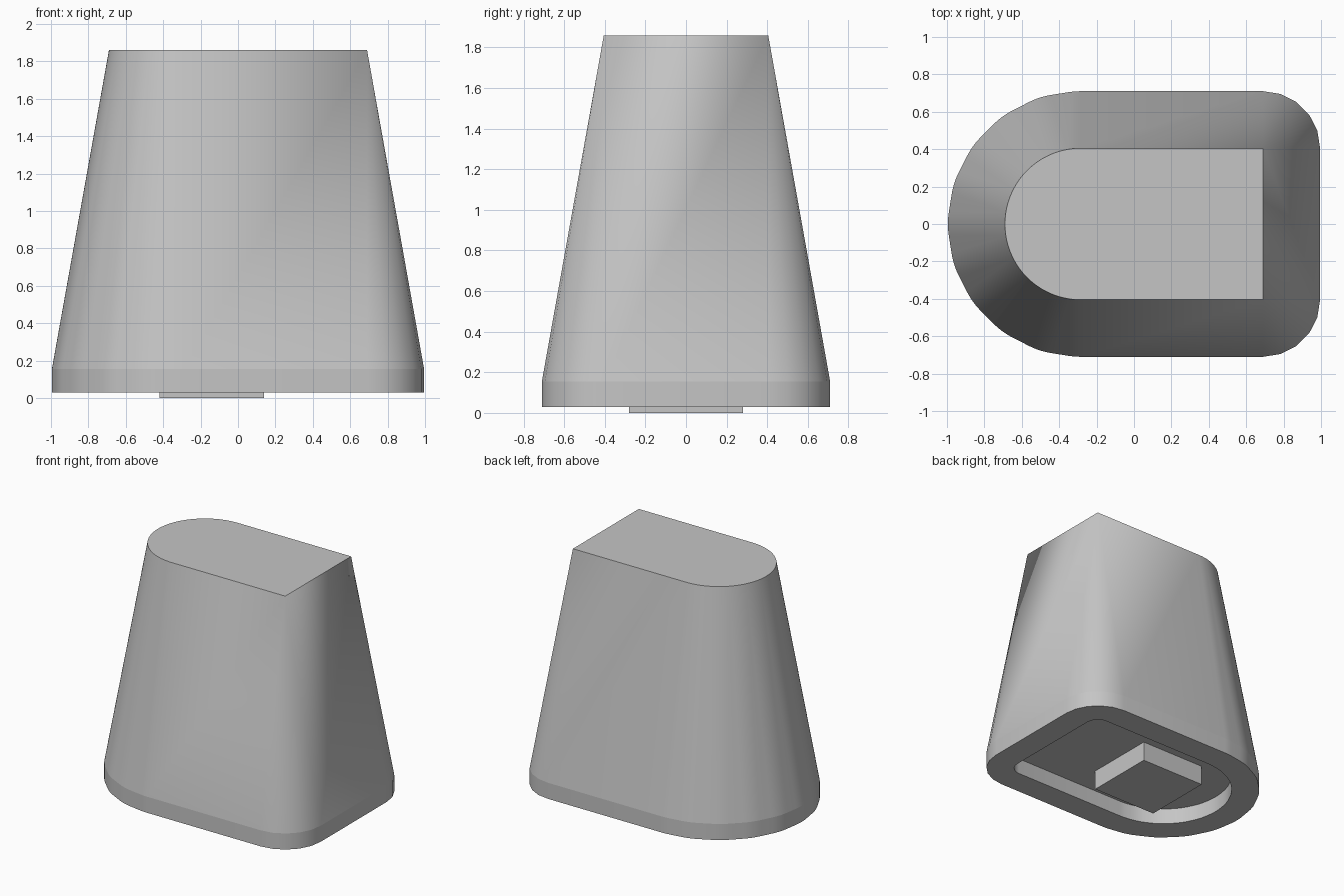
import bpy
import bmesh
from math import sin, cos, radians
from mathutils import Vector

default = bpy.data.objects.get("Cube")
if default:
    bpy.data.objects.remove(default, do_unlink=True)

grey = bpy.data.materials.new("light grey plastic")
grey.use_nodes = True
colour = (0.56, 0.56, 0.56, 1)
grey.diffuse_color = colour
grey.node_tree.nodes["Principled BSDF"].inputs["Base Color"].default_value = colour

STEP = 18          # facet angle of the rounded skirt
HALF = 0.405       # half depth of the top and radius of its round end
FLAT_X = 0.69      # flat end of the top
ROUND_X = -0.285   # centre of the round end


def direction(deg):
    return Vector((cos(radians(deg)), sin(radians(deg)), 0))


def outline():
    """Pairs of top outline point and outward direction, counterclockwise."""
    pairs = [(Vector((FLAT_X, HALF, 0)), direction(a)) for a in range(0, 91, STEP)]
    for a in range(90, 271, 3):
        p = Vector((ROUND_X, 0, 0)) + HALF * direction(a)
        low = a // STEP * STEP
        if a % STEP == STEP // 2:
            facets = [low, low + STEP]
        else:
            facets = [round(a / STEP) * STEP]
        pairs += [(p, direction(f)) for f in facets]
    pairs += [(Vector((FLAT_X, -HALF, 0)), direction(a)) for a in range(270, 361, STEP)]
    return pairs


def finish(bm, name):
    mesh = bpy.data.meshes.new(name)
    bm.to_mesh(mesh)
    bm.free()
    mesh.materials.append(grey)
    ob = bpy.data.objects.new(name, mesh)
    bpy.context.collection.objects.link(ob)
    return ob


# Tapered shell: pocket ceiling, pocket mouth, base edge, skirt edge, top
SKIRT_Z = 0.155
levels = [(0.1, SKIRT_Z), (0.1, 0.03), (0.305, 0.03), (0.305, SKIRT_Z), (0, 1.86)]
pairs = outline()
bm = bmesh.new()
rings = [[bm.verts.new(p + d * r + Vector((0, 0, z))) for p, d in pairs]
         for r, z in levels]
count = len(pairs)
for lower, upper in zip(rings, rings[1:]):
    for i in range(count):
        j = (i + 1) % count
        bm.faces.new((lower[i], lower[j], upper[j], upper[i]))
bm.faces.new(rings[0][::-1])
bm.faces.new(rings[-1])
bmesh.ops.remove_doubles(bm, verts=bm.verts[:], dist=0.0001)
bmesh.ops.recalc_face_normals(bm, faces=bm.faces[:])

# Smooth round the sides, with crisp rims
for f in bm.faces:
    f.smooth = True
for e in bm.edges:
    level = abs(e.verts[0].co.z - e.verts[1].co.z) < 0.001
    e.smooth = not level and e.calc_face_angle(0) < radians(30)
finish(bm, "tapered_body")

# Square peg standing out of the underside pocket
bm = bmesh.new()
bmesh.ops.create_cube(bm, size=1)
bmesh.ops.scale(bm, vec=(0.56, 0.56, SKIRT_Z), verts=bm.verts[:])
bmesh.ops.translate(bm, vec=(-0.14, 0, SKIRT_Z / 2), verts=bm.verts[:])
finish(bm, "underside_peg")
